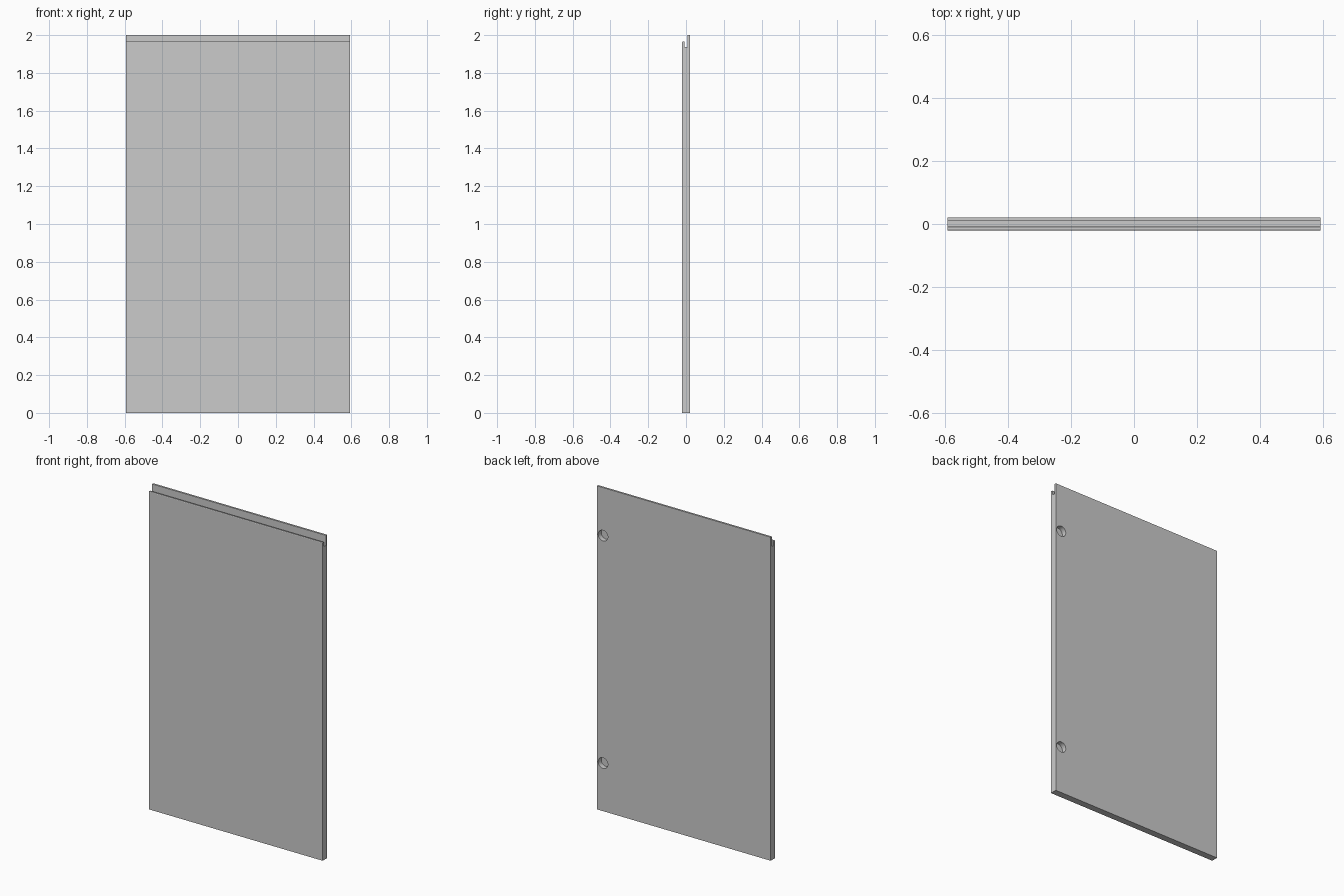
import bpy, bmesh, math

if "Cube" in bpy.data.objects:
    bpy.data.objects.remove(bpy.data.objects["Cube"])

HALF_W = 0.594
HALF_T = 0.021


def extrude_profile(name, profile, half_width):
    """Extrude a closed (y, z) profile along x."""
    bm = bmesh.new()
    face = bm.faces.new([bm.verts.new((-half_width, y, z)) for y, z in profile])
    ext = bmesh.ops.extrude_face_region(bm, geom=[face])
    verts = [g for g in ext["geom"] if isinstance(g, bmesh.types.BMVert)]
    bmesh.ops.translate(bm, verts=verts, vec=(2 * half_width, 0, 0))
    bmesh.ops.recalc_face_normals(bm, faces=bm.faces)
    mesh = bpy.data.meshes.new(name)
    bm.to_mesh(mesh)
    bm.free()
    obj = bpy.data.objects.new(name, mesh)
    bpy.context.collection.objects.link(obj)
    return obj


def drill(target, x, z, radius, depth):
    """Blind round hole in the back face."""
    bpy.ops.mesh.primitive_cylinder_add(
        vertices=32, radius=radius, depth=2 * depth,
        location=(x, HALF_T, z), rotation=(math.pi / 2, 0, 0))
    cutter = bpy.context.object
    cutter.name = "hinge_hole_cutter"
    cutter.hide_render = True
    cutter.display_type = 'WIRE'
    mod = target.modifiers.new("hinge_hole", 'BOOLEAN')
    mod.operation = 'DIFFERENCE'
    mod.solver = 'EXACT'
    mod.object = cutter


# Door panel with a grip groove along the top, front lip lower than back
panel = extrude_profile("door_panel", [
    (-HALF_T, 0), (HALF_T, 0), (HALF_T, 2), (0.009, 2),
    (0.009, 1.937), (-0.008, 1.937),
    (-0.008, 1.963), (-0.010, 1.966), (-0.019, 1.966), (-HALF_T, 1.963)],
    HALF_W)

# Hinge cup holes
for z in (0.297, 1.703):
    drill(panel, 0.553, z, 0.033, 0.03)
